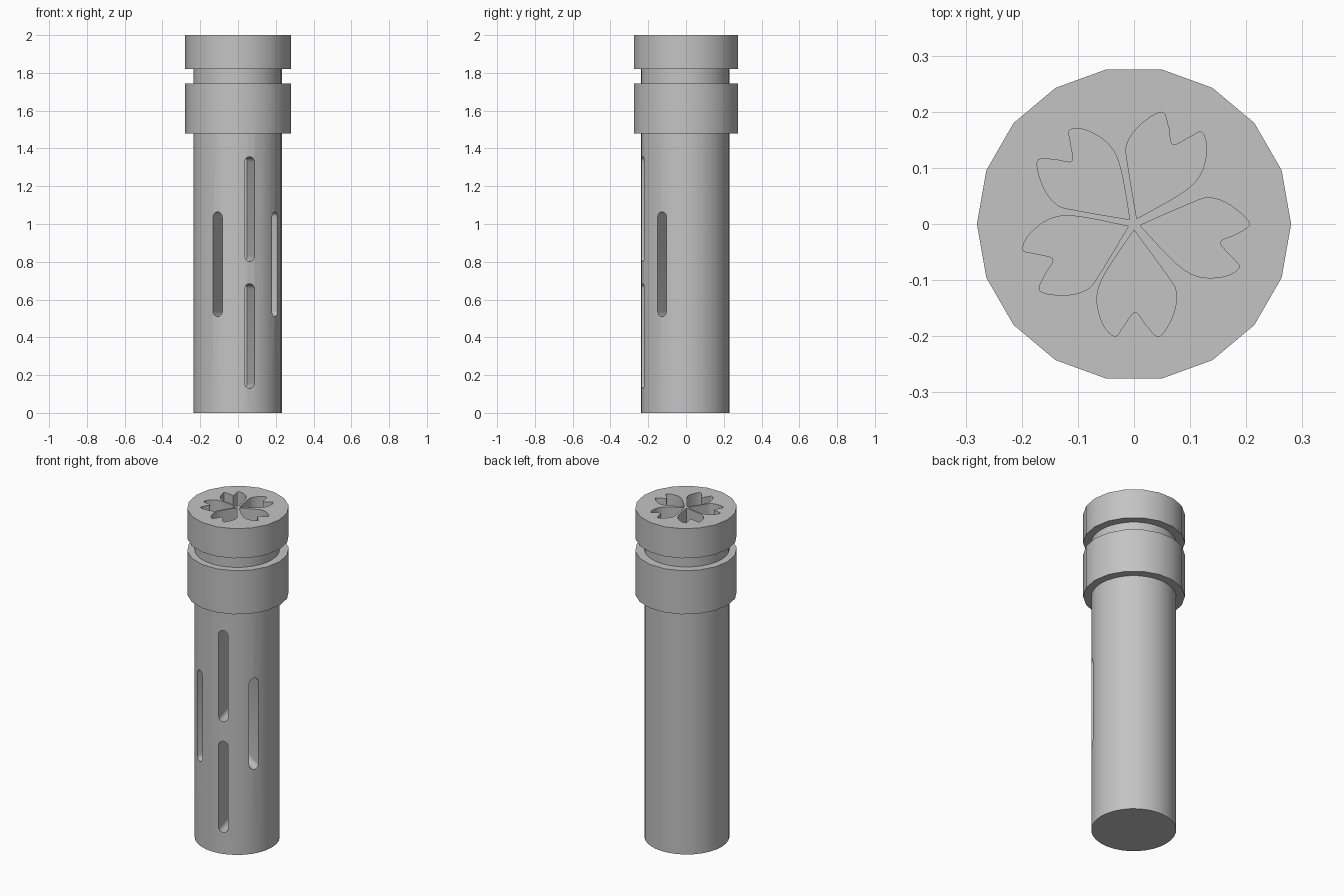
import bpy, bmesh
from math import sin, cos, pi, radians
from mathutils import Vector

cube = bpy.data.objects.get("Cube")
if cube:
    bpy.data.objects.remove(cube, do_unlink=True)

grey = bpy.data.materials.new("plain_grey")
grey.use_nodes = True
grey.diffuse_color = (0.55, 0.55, 0.55, 1)
grey.node_tree.nodes["Principled BSDF"].inputs["Base Color"].default_value = grey.diffuse_color


def add_prism(bm, base, offset):
    """Closed prism: base loop of points swept along offset."""
    low = [bm.verts.new(p) for p in base]
    high = [bm.verts.new(p + offset) for p in base]
    n = len(base)
    bm.faces.new(low[::-1])
    bm.faces.new(high)
    for i in range(n):
        j = (i + 1) % n
        bm.faces.new((low[i], low[j], high[j], high[i]))


def make_object(name, bm):
    bmesh.ops.recalc_face_normals(bm, faces=bm.faces)
    mesh = bpy.data.meshes.new(name)
    bm.to_mesh(mesh)
    bm.free()
    mesh.materials.append(grey)
    obj = bpy.data.objects.new(name, mesh)
    bpy.context.collection.objects.link(obj)
    return obj


def cylinder(name, radius, bottom, top, sides, x=0, y=0):
    bm = bmesh.new()
    ring = [Vector((x + radius * cos(2 * pi * i / sides),
                    y + radius * sin(2 * pi * i / sides), bottom)) for i in range(sides)]
    add_prism(bm, ring, Vector((0, 0, top - bottom)))
    return make_object(name, bm)


def select_only(obj):
    bpy.ops.object.select_all(action='DESELECT')
    obj.select_set(True)
    bpy.context.view_layer.objects.active = obj


def cut(target, cutter):
    cutter.hide_render = True
    mod = target.modifiers.new("cut", 'BOOLEAN')
    mod.operation = 'DIFFERENCE'
    mod.solver = 'EXACT'
    mod.object = cutter
    select_only(target)
    bpy.ops.object.modifier_apply(modifier=mod.name)
    bpy.data.objects.remove(cutter, do_unlink=True)


def smooth_outline(points, steps=6):
    """Closed spline through the points, with a sharp corner at the first."""
    pts = [points[0]] + points + [points[0], points[0]]
    out = []
    for i in range(len(points)):
        a, b, c, d = pts[i:i + 4]
        for k in range(steps):
            t = k / steps
            out.append(0.5 * (2 * b + (c - a) * t + (2 * a - 5 * b + 4 * c - d) * t ** 2
                              + (3 * b - a - 3 * c + d) * t ** 3))
    return out


# Main parts
body = cylinder("body", 0.234, 0, 1.85, 32, -0.002, -0.005)
lower_collar = cylinder("lower_collar", 0.28, 1.48, 1.745, 18)
cap = cylinder("cap", 0.28, 1.82, 2.0, 18)

# Round-ended slots in the front of the body
SLOT_HALF_WIDTH, SLOT_HALF_LENGTH, SLOT_FLOOR = 0.0275, 0.277, 0.085
bm = bmesh.new()
for angle, height in ((-75, 0.407), (-75, 1.079), (-117, 0.787), (-33, 0.787)):
    a = radians(angle)
    outward = Vector((cos(a), sin(a), 0))
    side = Vector((-sin(a), cos(a), 0))
    straight = SLOT_HALF_LENGTH - SLOT_HALF_WIDTH
    loop = []
    for end in (1, -1):
        for k in range(9):
            t = pi * k / 8
            z = height + end * (straight + SLOT_HALF_WIDTH * sin(t))
            loop.append(outward * SLOT_FLOOR + side * (end * SLOT_HALF_WIDTH * cos(t))
                        + Vector((0, 0, z)))
    add_prism(bm, loop, outward * 0.25)
cut(body, make_object("slot_cutter", bm))

# Five notched petals sunk into the cap
petal = [Vector(p) for p in (
    (0.011, 0), (0.089, -0.052), (0.134, -0.066), (0.179, -0.055), (0.2, -0.034),
    (0.184, -0.02), (0.157, 0.002), (0.182, 0.023), (0.2, 0.046), (0.161, 0.07),
    (0.121, 0.075), (0.089, 0.057))]
outline = smooth_outline(petal)
bm = bmesh.new()
for angle in (-90, -12.7, 63.3, 134, 202.7):
    a = radians(angle)
    loop = [Vector((p.x * cos(a) - p.y * sin(a), p.x * sin(a) + p.y * cos(a), 1.9))
            for p in outline]
    add_prism(bm, loop, Vector((0, 0, 0.2)))
cut(cap, make_object("petal_cutter", bm))

# Smooth shading with crisp rims
for obj in (body, lower_collar, cap):
    select_only(obj)
    bpy.ops.object.shade_smooth_by_angle(angle=radians(30))
